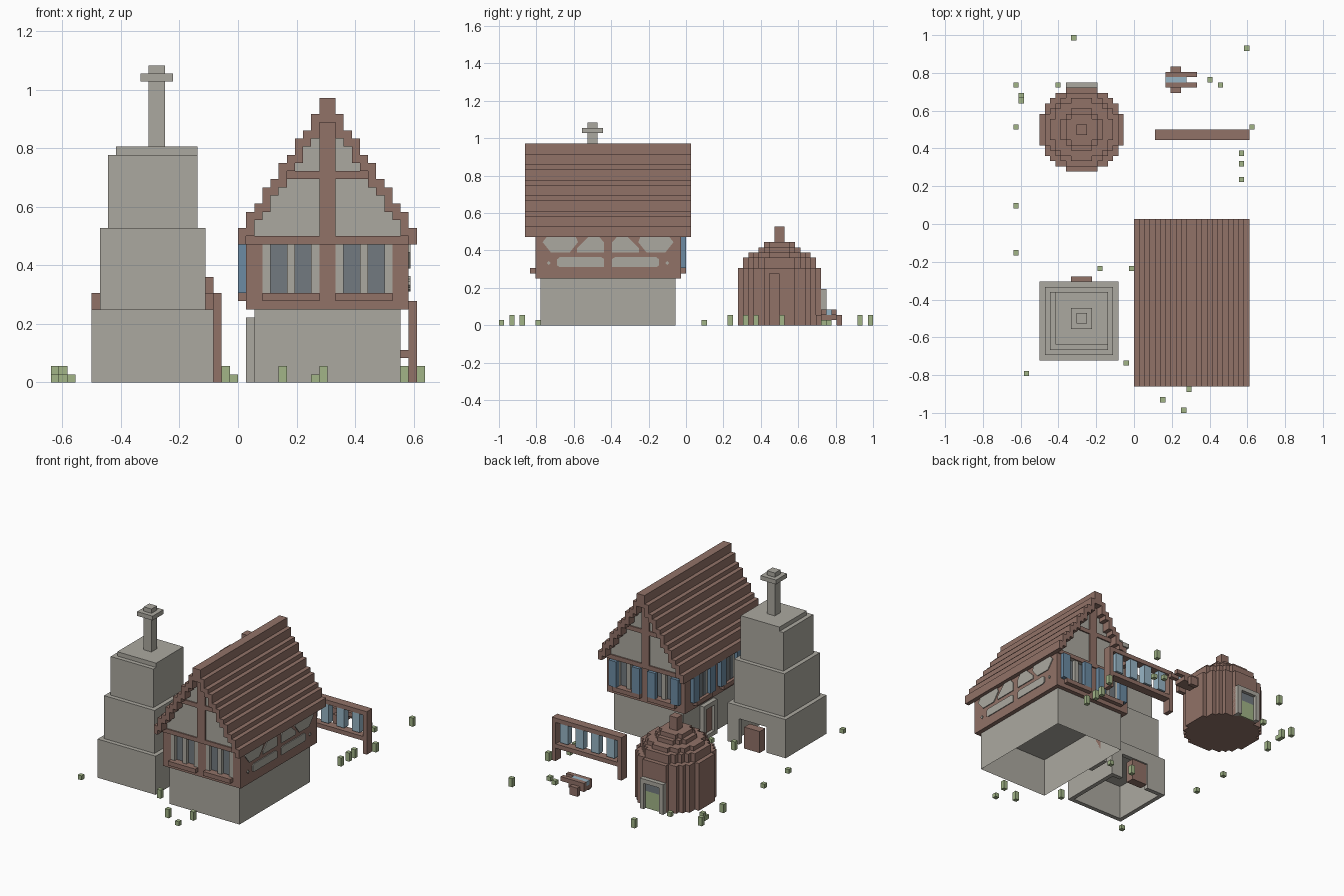
import bpy, bmesh, math

if "Cube" in bpy.data.objects:
    bpy.data.objects.remove(bpy.data.objects["Cube"])

U = 1 / 36  # one block


def material(name, rgb):
    m = bpy.data.materials.new(name)
    m.diffuse_color = (*rgb, 1)
    m.use_nodes = True
    m.node_tree.nodes["Principled BSDF"].inputs["Base Color"].default_value = m.diffuse_color
    return m


STONE = material("pale stone", (0.41, 0.395, 0.35))
WOOD = material("brown wood", (0.285, 0.168, 0.137))
BLUE = material("shutter blue", (0.15, 0.26, 0.37))
CLOTH = material("light blue cloth", (0.31, 0.46, 0.56))
GLASS = material("slate glass", (0.17, 0.195, 0.215))
GREEN = material("grass green", (0.36, 0.46, 0.245))


def finish(name, mat, bm):
    bmesh.ops.scale(bm, vec=(U, U, U), verts=bm.verts)
    me = bpy.data.meshes.new(name)
    bm.to_mesh(me)
    bm.free()
    me.materials.append(mat)
    ob = bpy.data.objects.new(name, me)
    bpy.context.collection.objects.link(ob)
    return ob


def boxes(name, mat, items, open_bottom=False):
    """Blocks given as x0, x1, y0, y1, z0, z1 in block units."""
    bm = bmesh.new()
    for x0, x1, y0, y1, z0, z1 in items:
        vs = bmesh.ops.create_cube(bm, size=1)["verts"]
        bmesh.ops.scale(bm, vec=(x1 - x0, y1 - y0, z1 - z0), verts=vs)
        bmesh.ops.translate(bm, vec=((x0 + x1) / 2, (y0 + y1) / 2, (z0 + z1) / 2), verts=vs)
    if open_bottom:
        low = [f for f in bm.faces if f.normal.z < -0.9]
        bmesh.ops.delete(bm, geom=low, context="FACES")
    return finish(name, mat, bm)


def prisms(name, mat, items):
    """Outlines (list of 3D points) extruded along a vector."""
    bm = bmesh.new()
    for pts, vec in items:
        f = bm.faces.new([bm.verts.new(p) for p in pts])
        ext = bmesh.ops.extrude_face_region(bm, geom=[f], use_keep_orig=True)["geom"]
        bmesh.ops.translate(bm, vec=vec, verts=[v for v in ext if isinstance(v, bmesh.types.BMVert)])
    bmesh.ops.recalc_face_normals(bm, faces=bm.faces)
    return finish(name, mat, bm)


# ---------- stone tower ----------
boxes("tower_base", STONE, [
    (-18, -17, -26, -11, 0, 9), (-4, -3, -26, -11, 0, 9), (-17, -4, -26, -25, 0, 9),
    (-17, -13, -12, -11, 0, 9), (-6, -4, -12, -11, 0, 9), (-13, -6, -12, -11, 6, 9),
    (-17, -4, -25, -12, 8, 9)])
boxes("tower_tiers", STONE, [(-17, -4, -25, -12, 9, 19), (-16, -5, -24, -13, 19, 28),
                             (-15, -5, -23, -13, 28, 29)])
boxes("chimney", STONE, [(-11, -9, -19, -17, 29, 39), (-12, -8, -20, -16, 37, 38)])
boxes("tower_door", WOOD, [(-12, -8, -12, -10, 0, 5)])

# ---------- house ----------
boxes("house_base", STONE, [(2, 20, -28, -2, 0, 9)], open_bottom=True)
boxes("upper_floor", WOOD, [(1, 21, -28, -2, 9, 17)])
boxes("house_door", WOOD, [(1.75, 2, -12, -9, 1, 7)])
boxes("house_door_frame", STONE, [(1, 2, -13, -12, 0, 8), (1, 2, -9, -8, 0, 8),
                                  (1, 2, -12, -9, 7, 8), (1, 2, -12, -9, 0, 1)])

# windows in the front and back walls
beams, frames, panes, sills = [], [], [], []
for y0, y1, sill in ((-29, -28, -30), (-2, -1, -1)):
    beams += [(1, 21, y0, y1, 9, 11), (1, 3, y0, y1, 11, 17),
              (10, 12, y0, y1, 11, 17), (19, 21, y0, y1, 11, 17)]
    glass_y = (y1 - 0.25, y1) if y0 == -29 else (y0, y0 + 0.25)
    for x in (3, 12):
        frames += [(x + a, x + b, y0, y1, 11, 17) for a, b in ((0, 1), (3, 4), (6, 7))]
        panes += [(x + a, x + a + 2, *glass_y, 11, 17) for a in (1, 4)]
        sills.append((x, x + 7, sill, sill + 1, 10, 11))

# windows in the left wall
shutters = []
for c in (-7, -17, -24):
    w = 3 if c != -24 else 2
    frames.append((0.8, 1, c - w, c + w, 11, 17))
    panes += [(0.7, 0.9, c - 1.3, c - 0.2, 11, 17), (0.7, 0.9, c + 0.2, c + 1.3, 11, 17)]
    sills.append((0, 1, c - w, c + w, 10, 11))
    shutters += [(0, 1, c - w - 1, c - w + 1, 11, 17), (0, 1, c + w - 1, c + w + 1, 11, 17)]
# back shutters
shutters += [(x, x + 2, -1, 0, 11, 17) for x in (2, 8, 12, 18)]
boxes("wall_beams", WOOD, beams)
boxes("window_frames", STONE, frames)
boxes("window_glass", GLASS, panes)
boxes("window_sills", WOOD, sills)
boxes("shutters", BLUE, shutters)

# plaster panels between timbers on the right wall
half = [[(-14.2, 11.2), (-14.2, 12.8), (-13.7, 13.1), (-5.7, 13.1), (-5.2, 12.7), (-5.2, 11.5), (-5.7, 11.2)],
        [(-14.2, 14), (-14.2, 16), (-13.3, 17), (-11.2, 17), (-9, 14.8), (-9, 14)],
        [(-7.6, 14), (-9.2, 16), (-8.8, 17), (-3.2, 17), (-2.4, 16), (-4, 14)],
        [(-4, 12), (-3.6, 12.4), (-3.2, 12), (-3.6, 11.6)]]
panels = []
for shape in half:
    for s in (1, -1):
        panels.append(([(21, -15 + s * (y + 15), z) for y, z in shape], (0.2, 0, 0)))
prisms("plaster_panels", STONE, panels)
boxes("right_wall_edges", WOOD, [(20, 21, -29, -1, 9, 17)])

# stepped roof, one slab per column and mirrored
tops = [35, 33, 31, 30, 28, 27, 25, 24, 22, 21, 19]
slabs, wall = [], []
for k, t in enumerate(tops):
    low = tops[k + 1] - 1 if k < 10 else 17
    for x in (11 + k, 10 - k):
        slabs.append((x, x + 1, -31, 1, low, t))
        if k < 10:
            wall.append((x, x + 1, low))
boxes("roof", WOOD, slabs)

# plaster gables under the roof
wall.sort()
outline = [(21, -29, 17), (1, -29, 17)]
for x0, x1, z in wall:
    outline += [(x0, -29, z), (x1, -29, z)]
clean = []
for p in outline:
    if not clean or p != clean[-1]:
        clean.append(p)
prisms("gable_walls", STONE, [(clean, (0, 28, 0))])
trim = []
for y0, y1 in ((-29.3, -29), (-1, -0.7)):
    trim += [(10, 12, y0, y1, 18, 33), (1, 21, y0, y1, 17, 18), (5, 17, y0, y1, 25, 26)]
boxes("gable_timbers", WOOD, trim)


# ---------- round hut ----------
def disc(r, z0, z1, cx=-10, cy=18):
    """Blocky disc outline, traced row by row."""
    w = [math.floor(math.sqrt(r * r - (j + 0.5) ** 2) + 0.5) for j in range(r)]
    rows = [(j, w[j] if j >= 0 else w[-j - 1]) for j in range(-r, r)]
    side = []
    for j, h in rows:
        for p in ((h, j), (h, j + 1)):
            if len(side) > 1 and side[-1][0] == side[-2][0] == p[0]:
                side.pop()
            if not side or side[-1] != p:
                side.append(p)
    pts = side + [(-x, y) for x, y in reversed(side)]
    return [(cx + x, cy + y, z0) for x, y in pts], (0, 0, z1 - z0)


levels = [(8, 0, 11), (7, 11, 13), (6, 13, 14), (4, 14, 15), (3, 15, 16)]
prisms("hut_dome", WOOD, [disc(*v) for v in levels])
boxes("hut_knob", WOOD, [(-11, -9, 17, 19, 16, 19)])
boxes("hut_door_frame", STONE, [(-13, -12, 25, 27, 0, 7), (-8, -7, 25, 27, 0, 7),
                                (-12, -8, 25, 27, 6, 7)])
boxes("hut_door_top", GLASS, [(-12, -8, 26, 26.25, 4, 6)])
boxes("hut_door_bottom", GREEN, [(-12, -8, 26, 26.25, 0, 4)])

# ---------- drying rack ----------
boxes("rack_frame", WOOD, [(4, 5, 16, 18, 0, 10), (21, 22, 16, 18, 0, 10),
                           (5, 21, 16, 18, 9, 10), (5, 21, 16, 18, 3, 4)])
boxes("hanging_cloths", CLOTH, [(x, x + 2, 16.2, 17.8, 4.5, 9) for x in (6, 10, 14, 18)])

# ---------- hand cart ----------
boxes("cart_rails", WOOD, [(6, 12, 26, 27, 2, 3), (6, 12, 28, 29, 2, 3), (6, 10, 26, 29, 1, 2)])
boxes("cart_load", CLOTH, [(6, 10, 27, 28, 2, 3)])
boxes("cart_wheels", WOOD, [(7, 9, 25, 26, 0, 2), (7, 9, 29, 30, 0, 2)])

# ---------- grass tufts: x, y, height ----------
tufts = [(-12, 35, 2), (-23, 26, 2), (-22, 24, 2), (-22, 23, 1), (-23, 18, 2), (-15, 26, 1),
         (-23, 3, 1), (-23, -6, 1), (-7, -9, 2), (-1, -9, 1), (-2, -27, 2), (-21, -29, 1),
         (5, -34, 2), (10, -32, 2), (9, -36, 1), (21, 33, 2), (14, 27, 1), (16, 26, 1),
         (22, 18, 2), (20, 13, 2), (20, 11, 2), (20, 8, 2)]
boxes("grass_tufts", GREEN, [(x, x + 1, y, y + 1, 0, h) for x, y, h in tufts])
